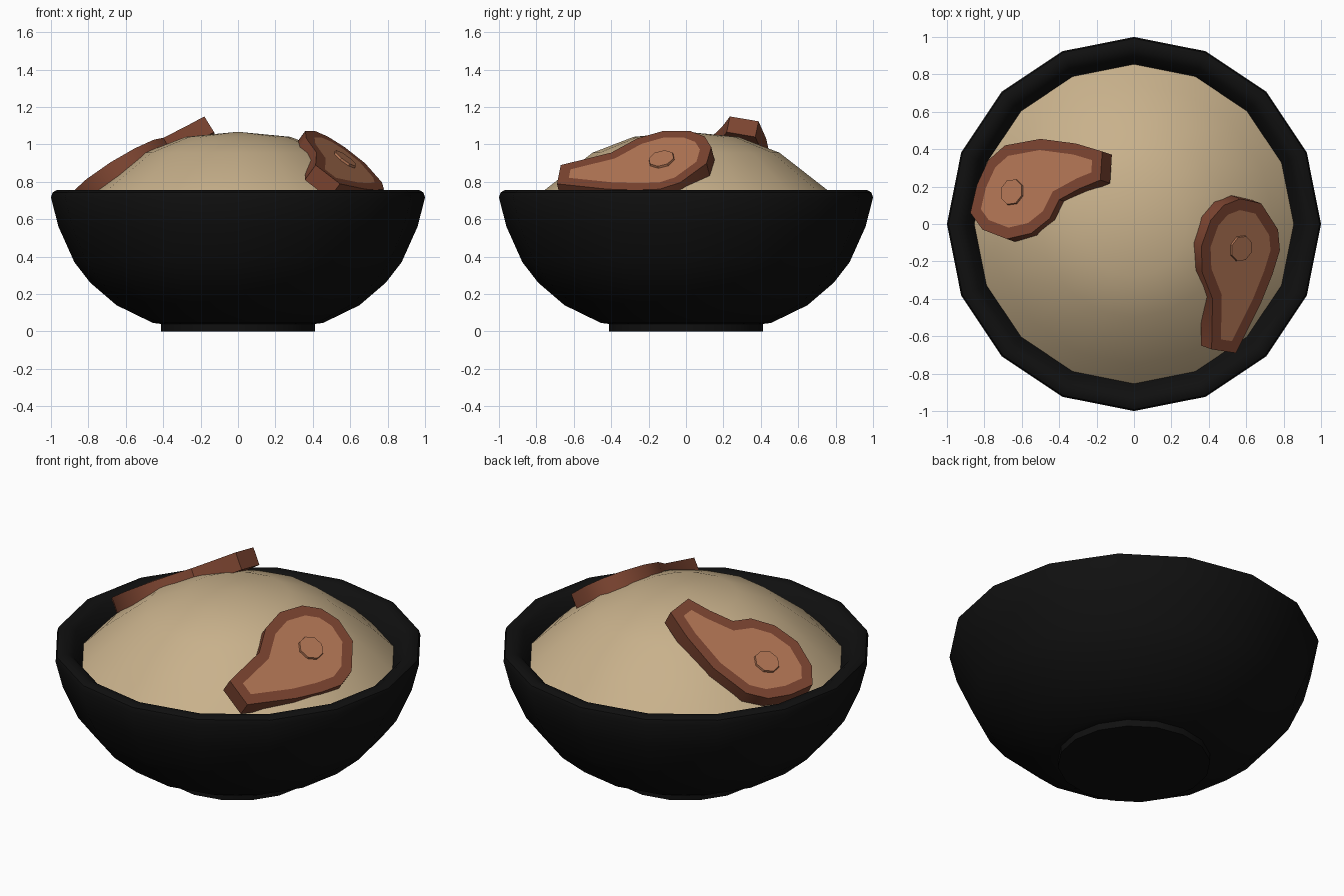
import bpy, bmesh, math
from mathutils import Vector

if "Cube" in bpy.data.objects:
    bpy.data.objects.remove(bpy.data.objects["Cube"])


def material(name, rgb):
    m = bpy.data.materials.new(name)
    m.diffuse_color = (*rgb, 1)
    m.use_nodes = True
    m.node_tree.nodes["Principled BSDF"].inputs["Base Color"].default_value = m.diffuse_color
    return m


BLACK = material("black_glaze", (0.005, 0.005, 0.005))
RICE = material("rice_tan", (0.58, 0.44, 0.26))
RIND = material("dark_brown_rind", (0.20, 0.058, 0.03))
MEAT = material("light_brown_meat", (0.45, 0.18, 0.09))


def finish(bm, name, mats, angle):
    me = bpy.data.meshes.new(name)
    bm.to_mesh(me)
    bm.free()
    for m in mats:
        me.materials.append(m)
    ob = bpy.data.objects.new(name, me)
    bpy.context.collection.objects.link(ob)
    bpy.ops.object.select_all(action='DESELECT')
    ob.select_set(True)
    bpy.context.view_layer.objects.active = ob
    bpy.ops.object.shade_smooth_by_angle(angle=math.radians(angle))
    return ob


def lathe(name, profile, mat, sides=16, angle=40):
    """Spin an (r, z) profile around z."""
    bm = bmesh.new()
    vs = [bm.verts.new((r, 0, z)) for r, z in profile]
    es = [bm.edges.new(p) for p in zip(vs, vs[1:])]
    bmesh.ops.spin(bm, geom=vs + es, cent=(0, 0, 0), axis=(0, 0, 1),
                   angle=math.tau, steps=sides)
    bmesh.ops.remove_doubles(bm, verts=bm.verts, dist=1e-4)
    bmesh.ops.recalc_face_normals(bm, faces=bm.faces)
    return finish(bm, name, [mat], angle)


# Bowl: foot, outer wall, rounded rim, inner wall
lathe("bowl", [(0, 0), (0.413, 0), (0.413, 0.04), (0.455, 0.045), (0.65, 0.14),
               (0.79, 0.26), (0.875, 0.37), (0.96, 0.56), (1.0, 0.715),
               (0.992, 0.742), (0.97, 0.755), (0.93, 0.75), (0.90, 0.73),
               (0.85, 0.65), (0.77, 0.45), (0.55, 0.22), (0, 0.12)], BLACK)

# Rice mound, its edge sunk into the bowl wall
rice = lathe("rice_mound", [(0.87, 0.64), (0.75, 0.76), (0.5, 0.955),
                            (0.28, 1.04), (0, 1.067)], RICE, angle=60)
if rice.data.polygons[0].normal.z < 0:
    rice.data.flip_normals()


def steak(name, outline, point, slope, bone, thick=0.1):
    """Slab whose top lies on a tilted plane; outline is seen from above."""
    def on_plane(x, y):
        return Vector((x, y, point[2] + slope[0] * (x - point[0])
                       + slope[1] * (y - point[1])))
    normal = Vector((-slope[0], -slope[1], 1)).normalized()
    bm = bmesh.new()
    top = bm.faces.new([bm.verts.new(on_plane(*p)) for p in outline])
    top.normal_update()
    if top.normal.z < 0:
        top.normal_flip()
    # underside and side walls
    n = len(top.verts)
    ring = list(top.verts)
    low = [bm.verts.new(v.co - normal * thick) for v in ring]
    bm.faces.new(low[::-1])
    for i in range(n):
        j = (i + 1) % n
        bm.faces.new((ring[j], ring[i], low[i], low[j]))
    # inset meat face inside the rind
    bmesh.ops.inset_region(bm, faces=[top], thickness=0.06, use_even_offset=True)
    top.material_index = 1
    finish(bm, name, [RIND, MEAT], 35)
    # round bone mark, barely raised
    bm = bmesh.new()
    bmesh.ops.create_cone(bm, cap_ends=True, segments=8, radius1=0.075,
                          radius2=0.07, depth=0.024)
    mark = finish(bm, name + "_bone", [MEAT], 35)
    mark.location = on_plane(*bone)
    mark.rotation_euler = normal.to_track_quat('Z', 'Y').to_euler()


# Left cut, tail pointing up the mound
steak("left_steak",
      [(-0.875, 0.06), (-0.84, 0.21), (-0.78, 0.34), (-0.69, 0.42), (-0.5, 0.455),
       (-0.31, 0.43), (-0.17, 0.388), (-0.18, 0.235), (-0.29, 0.19), (-0.40, 0.13),
       (-0.45, 0.03), (-0.55, -0.05), (-0.68, -0.08), (-0.81, -0.03)],
      (-0.18, 0.23, 1.15), (0.62, -0.21), (-0.65, 0.17))

# Right cut, tail pointing to the front
steak("right_steak",
      [(0.57, 0.135), (0.68, 0.11), (0.77, -0.03), (0.78, -0.14), (0.74, -0.27),
       (0.68, -0.42), (0.545, -0.69), (0.415, -0.67), (0.42, -0.40), (0.365, -0.26),
       (0.36, -0.12), (0.41, 0.02), (0.48, 0.10)],
      (0.37, -0.1, 1.07), (-0.73, 0.26), (0.57, -0.13))
